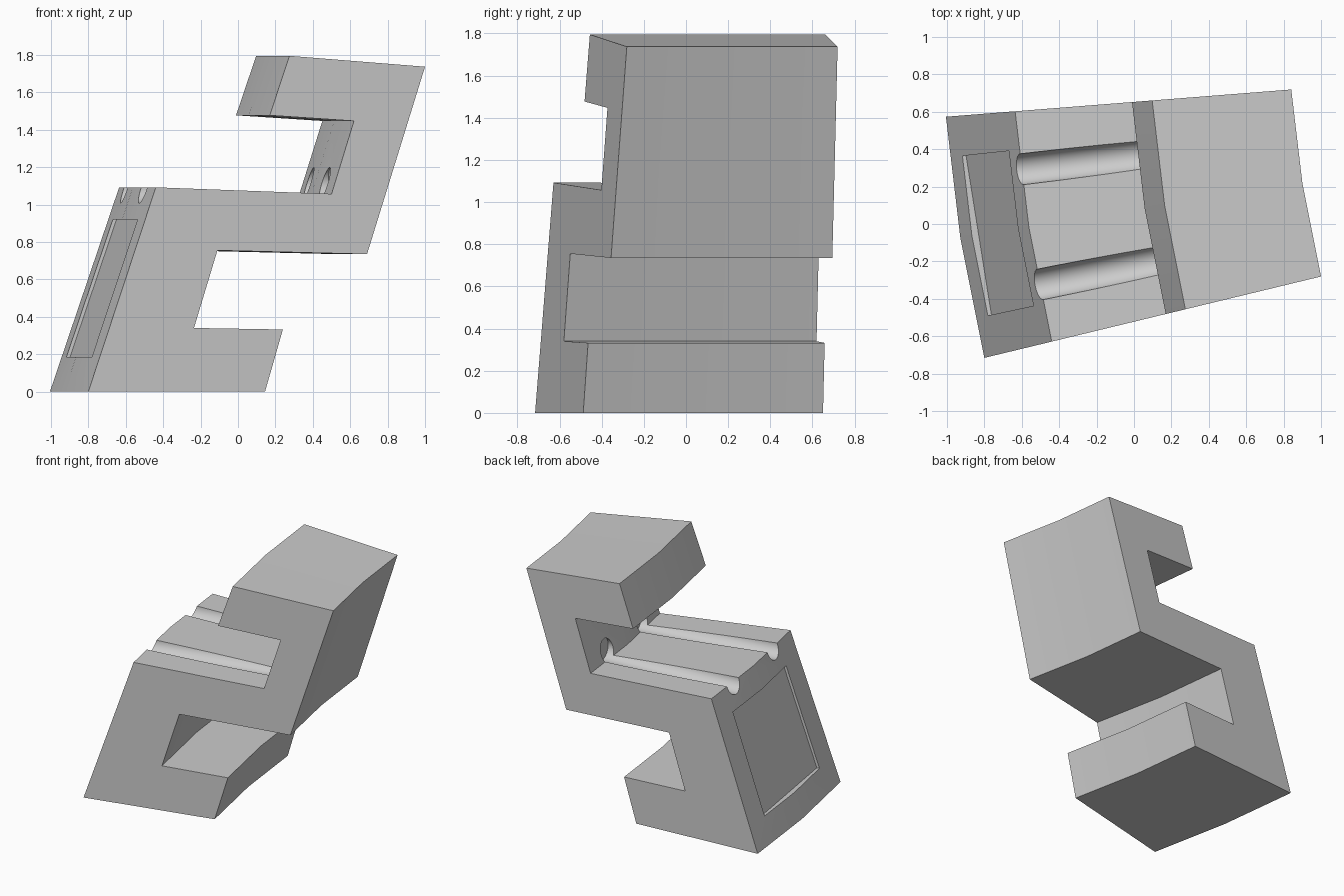
import bpy
import bmesh
import math
from mathutils import Vector

old = bpy.data.objects.get("Cube")
if old:
    bpy.data.objects.remove(old)

# The block is a stepped profile swept about a distant vertical axis
AXIS_X, AXIS_Y = 7.216, 1.222
MID, HALF = 9.05, 4.54

grey = bpy.data.materials.new("plain grey")
grey.use_nodes = True
GREY = (0.6, 0.6, 0.6, 1)
grey.diffuse_color = GREY
grey.node_tree.nodes["Principled BSDF"].inputs["Base Color"].default_value = GREY


def polar(radius, angle, z):
    a = math.radians(angle)
    return Vector((AXIS_X - radius * math.cos(a), AXIS_Y - radius * math.sin(a), z))


def sweep(name, profile, angles):
    """Join copies of a (radius, z) profile placed at each angle."""
    bm = bmesh.new()
    rings = [[bm.verts.new(polar(r, a, z)) for r, z in profile] for a in angles]
    n = len(profile)
    for one, two in zip(rings, rings[1:]):
        for i in range(n):
            j = (i + 1) % n
            bm.faces.new((one[i], one[j], two[j], two[i]))
    bm.faces.new(rings[0][::-1])
    bm.faces.new(rings[-1])
    bmesh.ops.recalc_face_normals(bm, faces=bm.faces)
    mesh = bpy.data.meshes.new(name)
    bm.to_mesh(mesh)
    bm.free()
    mesh.materials.append(grey)
    obj = bpy.data.objects.new(name, mesh)
    bpy.context.collection.objects.link(obj)
    return obj


def cut(body, cutter):
    cutter.hide_render = True
    cutter.hide_set(True)
    mod = body.modifiers.new(cutter.name, "BOOLEAN")
    mod.operation = "DIFFERENCE"
    mod.solver = "EXACT"
    mod.object = cutter


# Stepped body
profile = [(8.247, 0), (7.876, 1.092), (6.909, 1.057), (6.786, 1.447),
           (7.249, 1.477), (7.141, 1.795), (6.395, 1.737), (6.714, 0.735),
           (7.537, 0.755), (7.666, 0.34), (7.177, 0.332), (7.275, 0)]
body = sweep("stepped_block", profile, (MID - HALF, MID, MID + HALF))

# Shallow panel recess on the sloping side
low, high = 0.185, 0.92


def side(z):
    return 8.247 - 0.34 * z


panel = sweep("panel_cutter",
              [(side(low) - 0.025, low), (side(low) + 0.1, low),
               (side(high) + 0.1, high), (side(high) - 0.025, high)],
              (MID - 3.03, MID + 3.03))
cut(body, panel)

# Two round grooves across the middle step
for name, angle in (("back_groove_cutter", MID - 2.27), ("front_groove_cutter", MID + 2.27)):
    start, end = polar(8.05, angle, 1.087), polar(6.85, angle, 1.115)
    line = end - start
    bpy.ops.mesh.primitive_cylinder_add(vertices=40, radius=0.083, depth=line.length,
                                        location=(start + end) / 2,
                                        rotation=line.to_track_quat("Z", "Y").to_euler())
    groove = bpy.context.object
    groove.name = name
    groove.data.materials.append(grey)
    cut(body, groove)

# Apply the cuts and remove the cutters
bpy.ops.object.select_all(action="DESELECT")
body.select_set(True)
bpy.context.view_layer.objects.active = body
cutters = [m.object for m in body.modifiers]
for mod in list(body.modifiers):
    bpy.ops.object.modifier_apply(modifier=mod.name)
for cutter in cutters:
    bpy.data.objects.remove(cutter)
bpy.ops.object.shade_smooth_by_angle(angle=math.radians(25))
